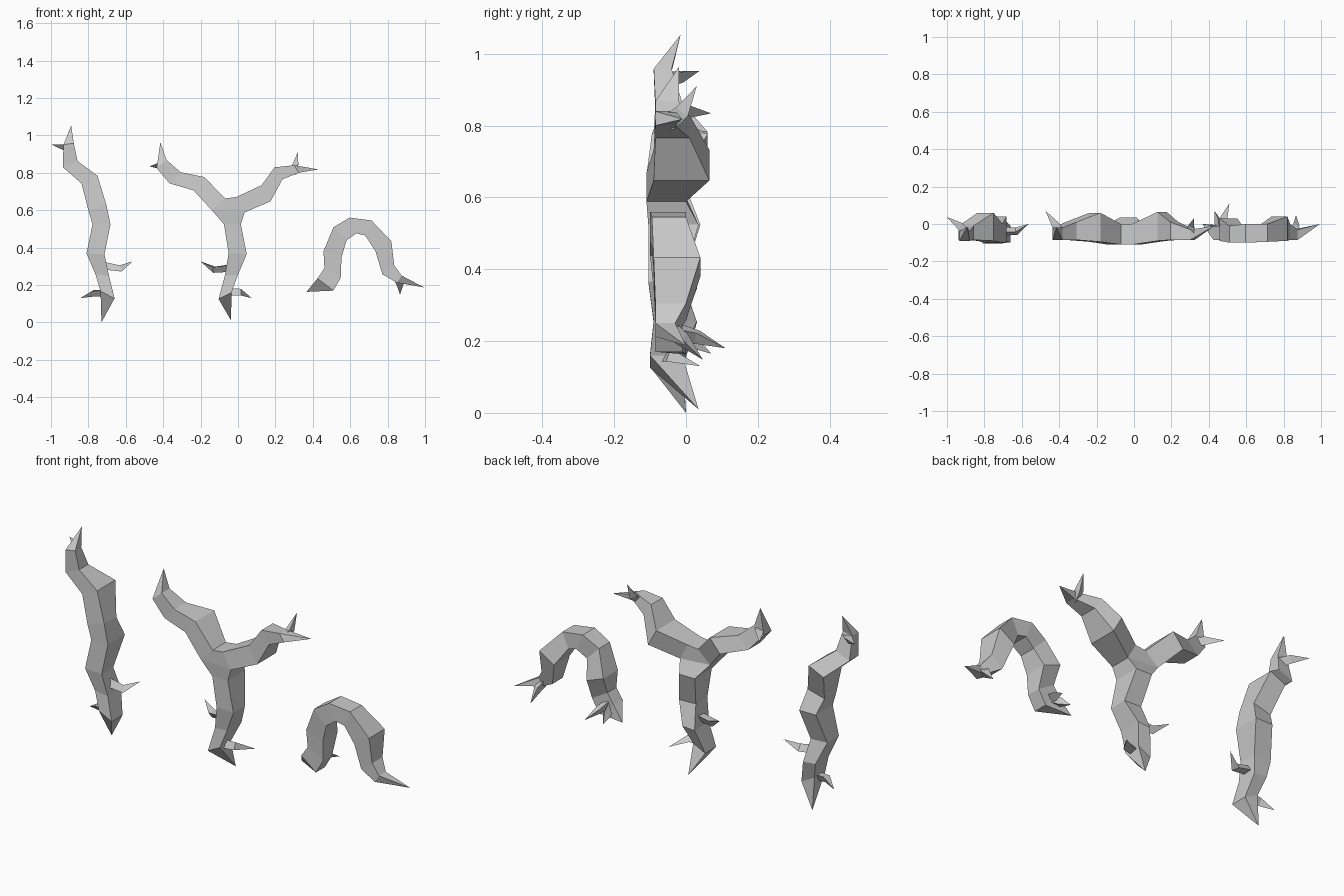
import bpy, bmesh
from mathutils import Vector


def finish(name, bm):
    bmesh.ops.remove_doubles(bm, verts=bm.verts, dist=0.0005)
    # drop internal walls left where branches meet the trunk
    inner = [f for f in bm.faces if all(len(e.link_faces) > 2 for e in f.edges)]
    bmesh.ops.delete(bm, geom=inner, context='FACES')
    bmesh.ops.recalc_face_normals(bm, faces=bm.faces)
    me = bpy.data.meshes.new(name)
    bm.to_mesh(me)
    bm.free()
    ob = bpy.data.objects.new(name, me)
    bpy.context.collection.objects.link(ob)


def skin(bm, loops, tip=None, start_cap=False, start_tip=None, end_cap=False):
    rings = [[bm.verts.new(p) for p in lp] for lp in loops]
    n = len(rings[0])
    for a, b in zip(rings, rings[1:]):
        for i in range(n):
            j = (i + 1) % n
            bm.faces.new((a[i], a[j], b[j], b[i]))
    for ring, point in ((rings[0], start_tip), (rings[-1], tip)):
        if point:
            v = bm.verts.new(point)
            for i in range(n):
                bm.faces.new((ring[i], ring[(i + 1) % n], v))
    if start_cap:
        bm.faces.new(rings[0])
    if end_cap:
        bm.faces.new(rings[-1])


def limb(bm, rows, **ends):
    # row: left x, left z, right x, right z, front y, back y
    skin(bm, [[(a, f, b), (c, f, d), (c, k, d), (a, k, b)]
              for a, b, c, d, f, k in rows], **ends)


def twig(name, base, mid, tip, r=0.024):
    bm = bmesh.new()
    pts = [Vector(p) for p in (base, mid, tip)]
    loops = []
    for p, d, s in ((pts[0], pts[1] - pts[0], r), (pts[1], pts[2] - pts[0], r * 0.85)):
        d.normalize()
        u = d.cross(Vector((0.1, 1, 0.1))).normalized()
        w = d.cross(u)
        loops.append([p + u * s, p - u * s * 0.6 + w * s, p - u * s * 0.6 - w * s])
    skin(bm, loops, tip=pts[2], start_cap=True)
    finish(name, bm)


# straight branch
bm = bmesh.new()
limb(bm, [
    (-.735, .166, -.66, .128, -.10, -.01),
    (-.762, .257, -.69, .25, -.09, .02),
    (-.81, .369, -.714, .364, -.105, -.01),
    (-.778, .524, -.682, .524, -.10, .04),
    (-.80, .60, -.703, .626, -.10, .0),
    (-.837, .743, -.751, .783, -.09, .06),
    (-.937, .83, -.858, .863, -.085, -.01),
    (-.933, .95, -.878, .958, -.09, -.04),
], start_tip=(-.73, .0, .0), tip=(-.892, -.015, 1.053))
finish("straight_branch", bm)

# forked branch: trunk, then both arms welded at the crotch
bm = bmesh.new()
limb(bm, [
    (-.104, .125, -.035, .16, -.10, -.01),
    (-.07, .25, .0, .255, -.09, .03),
    (-.05, .369, .047, .366, -.105, -.01),
    (-.075, .524, .015, .524, -.105, .035),
    (-.14, .60, .035, .588, -.11, .0),
    (-.07, .663, -.01, .67, -.11, .0),
], start_tip=(-.037, .035, .01), end_cap=True)
limb(bm, [
    (-.14, .60, -.07, .663, -.11, .0),
    (-.238, .706, -.18, .777, -.095, .06),
    (-.366, .743, -.307, .803, -.085, .01),
    (-.435, .825, -.382, .868, -.085, -.02),
], tip=(-.415, -.02, .963))
limb(bm, [
    (-.01, .67, .035, .588, -.11, .0),
    (.126, .733, .174, .647, -.09, .065),
    (.195, .829, .238, .765, -.085, .01),
    (.30, .84, .325, .80, -.085, -.03),
], tip=(.43, -.01, .818))
finish("forked_branch", bm)

# arched branch
bm = bmesh.new()
limb(bm, [
    (.425, .235, .51, .17, -.085, -.01),
    (.462, .29, .55, .24, -.085, -.01),
    (.457, .38, .553, .345, -.09, .03),
    (.51, .508, .58, .438, -.10, -.01),
    (.596, .56, .633, .476, -.10, .0),
    (.714, .545, .68, .465, -.095, .0),
    (.82, .433, .735, .38, -.09, .04),
    (.835, .305, .772, .257, -.085, .0),
    (.875, .25, .85, .212, -.085, -.03),
], start_tip=(.366, .0, .163), tip=(.995, .0, .187))
finish("arched_branch", bm)

# twigs: base, bend, tip
for i, (b, m, t) in enumerate([
    ((-.72, -.04, .30), (-.63, -.04, .285), (-.564, .0, .326)),
    ((-.70, -.05, .16), (-.775, -.05, .158), (-.842, -.02, .13)),
    ((-.90, -.05, .93), (-.93, -.01, .94), (-1.0, .037, .952)),
    ((-.03, -.04, .295), (-.13, -.03, .285), (-.20, .01, .326)),
    ((-.07, -.05, .16), (.01, -.04, .16), (.073, .04, .13)),
    ((-.39, -.05, .84), (-.42, .0, .84), (-.473, .07, .834)),
    ((.30, -.05, .81), (.31, -.01, .84), (.32, .03, .91)),
    ((.47, -.03, .23), (.48, .03, .215), (.51, .11, .18)),
    ((.46, -.03, .22), (.45, .02, .19), (.43, .07, .165)),
    ((.85, -.05, .24), (.865, -.01, .205), (.866, .047, .148)),
]):
    twig(f"twig_{i + 1}", b, m, t)
